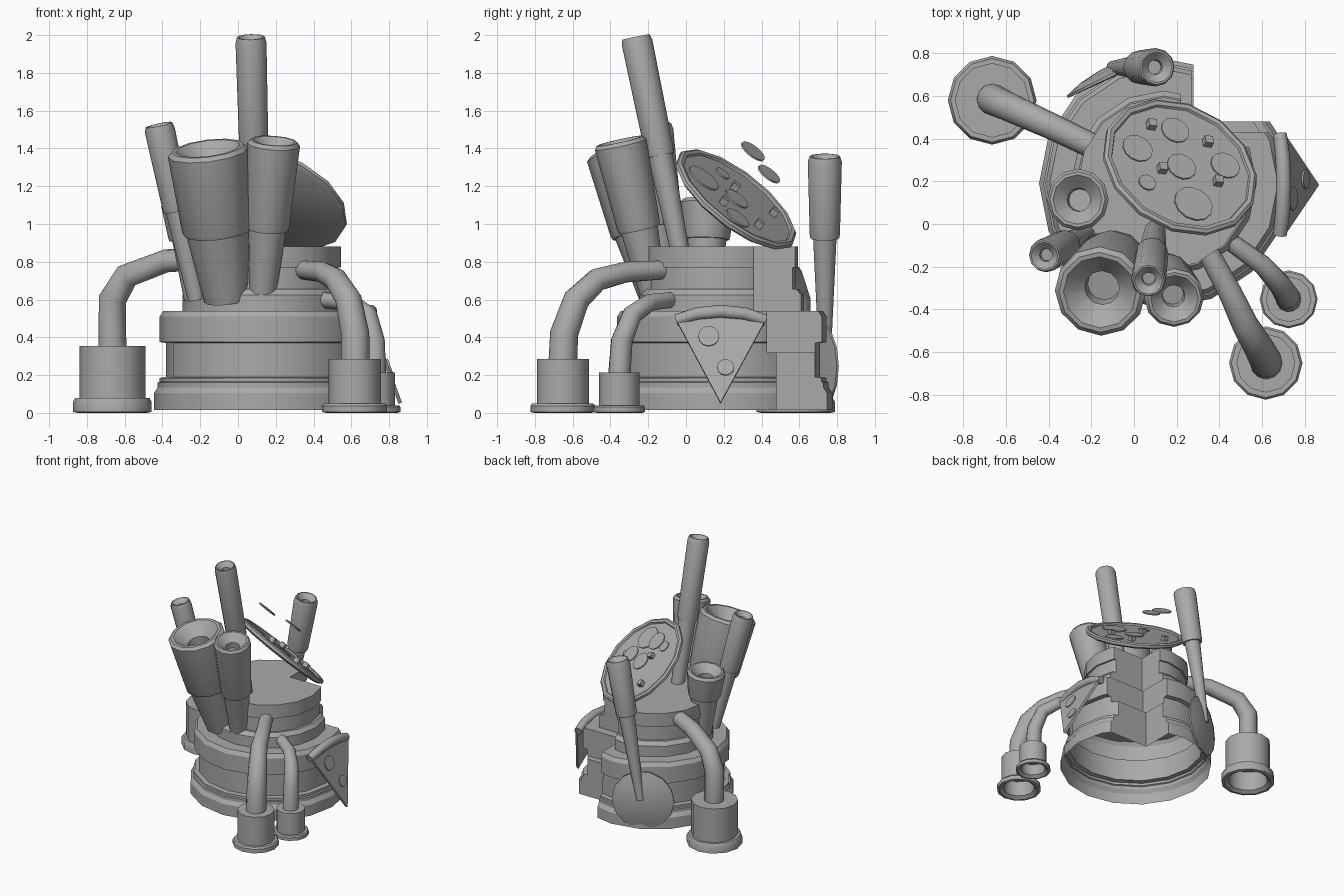
import bpy, bmesh, math
from mathutils import Vector as V

if "Cube" in bpy.data.objects:
    bpy.data.objects.remove(bpy.data.objects["Cube"])

grey = bpy.data.materials.new("plain_grey")
grey.diffuse_color = (0.4, 0.4, 0.4, 1)
grey.use_nodes = True
grey.node_tree.nodes["Principled BSDF"].inputs["Base Color"].default_value = grey.diffuse_color


def finish(name, me, smooth=35):
    me.materials.clear()
    me.materials.append(grey)
    for p in me.polygons:
        p.use_smooth = True
    me.set_sharp_from_angle(angle=math.radians(smooth))
    ob = bpy.data.objects.new(name, me)
    bpy.context.collection.objects.link(ob)
    return ob


def from_bm(name, bm, smooth=35):
    bmesh.ops.remove_doubles(bm, verts=bm.verts, dist=1e-5)
    bmesh.ops.recalc_face_normals(bm, faces=bm.faces)
    me = bpy.data.meshes.new(name)
    bm.to_mesh(me)
    bm.free()
    return finish(name, me, smooth)


def lathe(name, prof, p0, direction=(0, 0, 1), n=12, smooth=35):
    """Spin a (radius, distance) profile around an axis."""
    bm = bmesh.new()
    q = V((0, 0, 1)).rotation_difference(V(direction).normalized())
    rings = []
    for r, t in prof:
        rings.append([bm.verts.new(V(p0) + q @ V((r * math.cos(2 * math.pi * i / n),
                      r * math.sin(2 * math.pi * i / n), t))) for i in range(n)])
    for a, b in zip(rings, rings[1:]):
        for i in range(n):
            bm.faces.new((a[i], a[(i + 1) % n], b[(i + 1) % n], b[i]))
    bmesh.ops.dissolve_degenerate(bm, dist=1e-5, edges=bm.edges)
    return from_bm(name, bm, smooth)


def box(name, lo, hi, q=None, at=(0, 0, 0)):
    bm = bmesh.new()
    bmesh.ops.create_cube(bm, size=1)
    for v in bm.verts:
        c = V([(lo[k] + hi[k]) / 2 + v.co[k] * (hi[k] - lo[k]) for k in range(3)])
        v.co = V(at) + (q @ c if q else c)
    return from_bm(name, bm)


def pipe(name, pts, radii):
    cu = bpy.data.curves.new(name, 'CURVE')
    cu.dimensions = '3D'
    cu.bevel_depth = 1
    cu.bevel_resolution = 4
    cu.use_fill_caps = True
    s = cu.splines.new('POLY')
    s.points.add(len(pts) - 1)
    for p, co, r in zip(s.points, pts, radii):
        p.co = (*co, 1)
        p.radius = r
    tmp = bpy.data.objects.new(name + "_path", cu)
    bpy.context.collection.objects.link(tmp)
    dg = bpy.context.evaluated_depsgraph_get()
    me = bpy.data.meshes.new_from_object(tmp.evaluated_get(dg))
    bpy.data.objects.remove(tmp)
    return finish(name, me, 40)


# Tiered round body
C = (0.14, 0.19, 0)
body = lathe("tiered_body", [
    (0, .015), (.585, .015), (.585, .105), (.565, .135), (.565, .16), (.555, .165), (.555, .185),
    (.52, .19), (.52, .37), (.555, .375), (.555, .51), (.535, .54), (.435, .54), (.435, .625),
    (.41, .655), (.39, .655), (.39, .77), (.404, .77), (.404, .88), (0, .88)], C, n=16)

# Stepped corner notch at the back right
for i, (x, y, z0, z1) in enumerate([(.28, .48, -.1, .33), (.27, .43, .32, .545), (.22, .36, .54, 1)]):
    cut = box("notch_cutter", (x, y, z0), (1.2, 1.2, z1))
    m = body.modifiers.new("notch", 'BOOLEAN')
    m.operation, m.solver, m.object = 'DIFFERENCE', 'EXACT', cut
    dg = bpy.context.evaluated_depsgraph_get()
    me = bpy.data.meshes.new_from_object(body.evaluated_get(dg))
    body.modifiers.clear()
    body.data = me
    bpy.data.objects.remove(cut)

# Open the underside so the body is a hollow shell
bm = bmesh.new()
bm.from_mesh(body.data)
low = [f for f in bm.faces if f.calc_center_median().z < .02 and f.normal.z < -.9]
bmesh.ops.delete(bm, geom=low, context='FACES')
bm.to_mesh(body.data)
bm.free()
body.data.materials.clear()
body.data.materials.append(grey)
for p in body.data.polygons:
    p.use_smooth = True
body.data.set_sharp_from_angle(angle=math.radians(30))


# Three bent legs with hollow cup feet
def foot(name, x, y, rf, rc, hf, h):
    lathe(name, [(rc * .85, h * .5), (rc * .88, .02), (rf * .88, 0), (rf, .005), (rf, hf * .75),
                 (rf * .94, hf), (rc, hf), (rc, h), (0, h), (0, h * .5), (rc * .85, h * .5)],
          (x, y, 0))


foot("left_foot", -.665, .58, .208, .175, .08, .355)
foot("right_front_foot", .618, -.652, .172, .138, .05, .285)
foot("right_side_foot", .725, -.353, .136, .107, .04, .215)
pipe("left_leg_pipe", [(-.665, .585, .34), (-.665, .585, .60), (-.59, .55, .725), (-.38, .455, .805),
                       (-.1, .32, .82)], [.074, .074, .068, .062, .058])
pipe("right_front_leg_pipe", [(.62, -.652, .27), (.62, -.645, .42), (.585, -.58, .6), (.52, -.47, .705),
                              (.45, -.32, .745), (.33, -.1, .758)], [.076, .075, .07, .062, .055, .05])
pipe("right_side_leg_pipe", [(.725, -.353, .2), (.72, -.34, .38), (.685, -.285, .52), (.6, -.19, .585),
                             (.42, -.06, .6)], [.06, .058, .053, .046, .042])


# Tapered stems with wide funnel heads
def stack(name, p0, p1, rb, rn, rw, rt, s, lip=.03):
    d = V(p1) - V(p0)
    L = d.length
    k = s * L
    lathe(name, [(0, 0), (rb, 0), (rn, k - .01), (rw * .96, k - .01), (rw, k + .01), (rt, L - lip),
                 (rt * .9, L), (rt * .8, L), (rt * .38, L - rt * .4), (rt * .36, L - rt * .75),
                 (0, L - rt * .75)], p0, d, n=12)


stack("large_stack", (-.06, -.12, .6), (-.16, -.32, 1.4), .12, .17, .19, .215, .46, .02)
stack("medium_stack", (.13, -.17, .62), (.19, -.35, 1.44), .07, .1, .115, .14, .44, .02)
stack("left_thin_stack", (-.22, -.05, .6), (-.42, -.15, 1.525), .045, .062, .075, .08, .52)
stack("short_cup_stack", (-.21, .1, .6), (-.265, .115, 1.13), .075, .105, .125, .145, .62, .02)
stack("tall_stack", (.1, -.02, .8), (.068, -.265, 1.99), .048, .066, .077, .082, .48)

# Round wheel cutter on the back
stack("cutter_handle", (-.1, .735, .26), (.107, .735, 1.358), .03, .062, .08, .09, .615)
lathe("cutter_wheel", [(0, -.012), (.236, -.006), (.236, .006), (.16, .03), (.05, .045), (0, .045)],
      (-.1, .7, .245), (-.44, .9, 0), n=14)

# Tilted round pizza
N = V((.35, .576, .737)).normalized()
P = V((.215, .265, 1.13))
lathe("pizza_base", [(0, -.025), (.36, -.025), (.385, -.01), (.385, .01), (.37, .02), (.35, .016),
                     (.345, .004), (0, .004)], P, N, n=14)


def on_pizza(x, y):
    return V((x, y, P.z - (N.x * (x - P.x) + N.y * (y - P.y)) / N.z))


for x, y, r, lift in [(.19, .435, .07, .25), (.014, .35, .075, .22), (.22, .265, .072, 0),
                      (.425, .27, .072, 0), (.276, .09, .095, 0), (.06, .19, .043, 0)]:
    lathe("pizza_topping_disc", [(0, 0), (r, 0), (r, .009), (0, .009)],
          on_pizza(x, y) + V((0, 0, lift)) + N * .003, N, n=12)
q = V((0, 0, 1)).rotation_difference(N)
for x, y in [(.075, .455), (.34, .375), (.126, .25), (.388, .19)]:
    box("pizza_topping_cube", (-.02, -.02, 0), (.02, .02, .04), q, on_pizza(x, y))

# Pizza slice leaning on the right side
A, B, T, M = V((.71, -.05, .49)), V((.71, .42, .49)), V((.868, .183, .055)), V((.715, .185, .54))
n = (T - A).cross(B - A).normalized()
if n.x < 0:
    n = -n
bm = bmesh.new()
tri = [A, M, B, T]
f = [bm.verts.new(p) for p in tri]
b = [bm.verts.new(p - n * .02) for p in tri]
bm.faces.new(f)
bm.faces.new(b)
for i in range(4):
    bm.faces.new((f[i], f[(i + 1) % 4], b[(i + 1) % 4], b[i]))
from_bm("pizza_slice", bm, 20)
pipe("slice_crust", [(.685, -.05, .49), (.698, .06, .525), (.702, .185, .537), (.698, .31, .525),
                     (.685, .42, .49)], [.032, .034, .035, .034, .032])


def on_slice(y, z):
    return V((A.x - (n.y * (y - A.y) + n.z * (z - A.z)) / n.x, y, z))


for y, z, r in [(.12, .405, .056), (.21, .24, .045)]:
    lathe("slice_topping_disc", [(0, 0), (r, 0), (r, .009), (0, .009)], on_slice(y, z), n, n=12)
